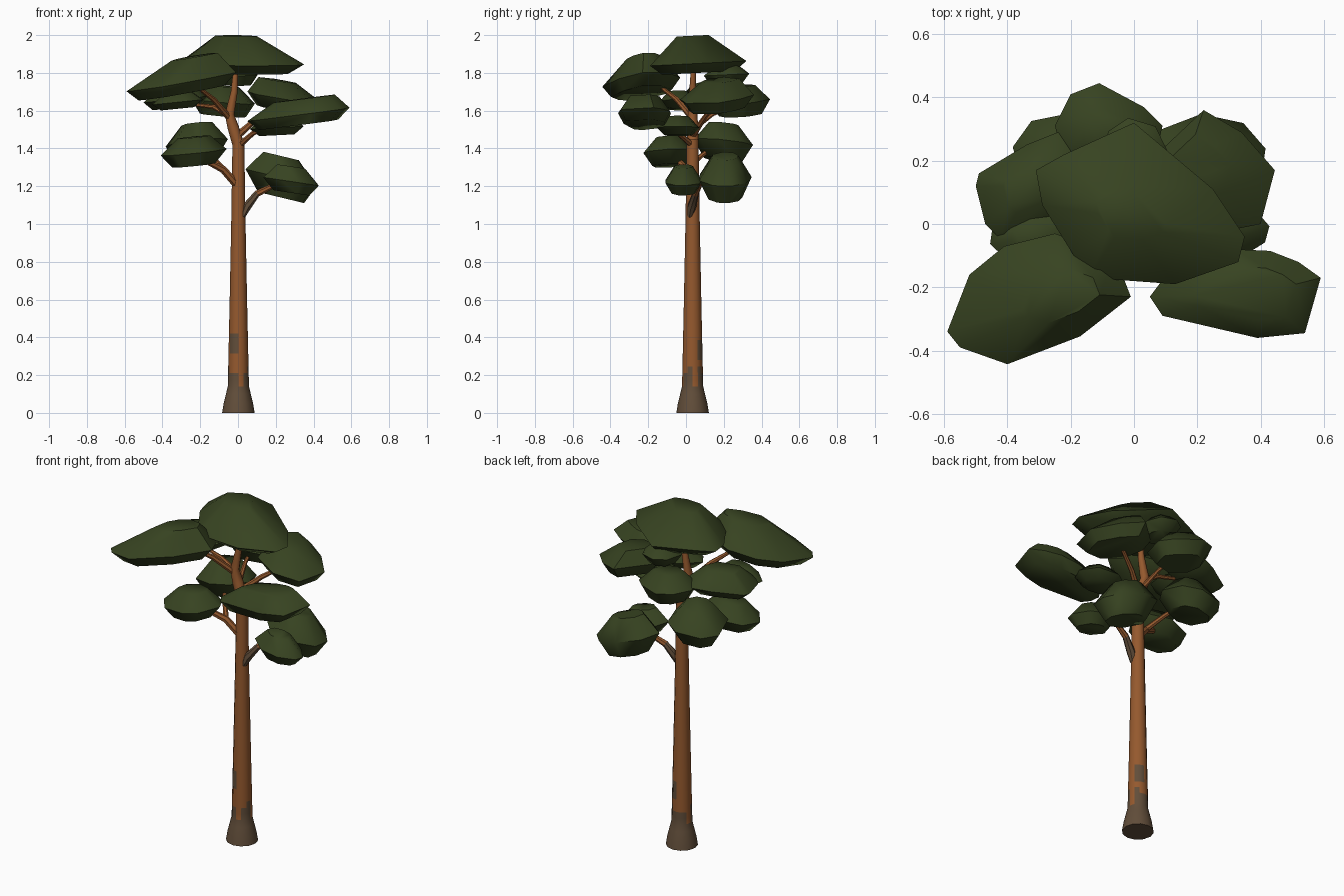
import bpy, bmesh, math, random
from mathutils import Vector

rng = random.Random(4)


def material(name, rgb):
    m = bpy.data.materials.new(name)
    m.diffuse_color = (*rgb, 1)
    return m


LEAF = material("dark needle green", (0.038, 0.056, 0.015))
BARK = material("orange bark", (0.30, 0.10, 0.027))
OLD = material("grey brown bark", (0.12, 0.075, 0.042))


def finish(name, bm, mats, angle):
    bmesh.ops.recalc_face_normals(bm, faces=bm.faces)
    me = bpy.data.meshes.new(name)
    bm.to_mesh(me)
    bm.free()
    for m in mats:
        me.materials.append(m)
    ob = bpy.data.objects.new(name, me)
    bpy.context.collection.objects.link(ob)
    bpy.ops.object.select_all(action='DESELECT')
    ob.select_set(True)
    bpy.context.view_layer.objects.active = ob
    bpy.ops.object.shade_smooth_by_angle(angle=math.radians(angle))
    return ob


def tube(name, path, sides=7, mats=(BARK,), rule=None):
    """Tapered limb through (x, y, z, radius) points."""
    bm = bmesh.new()
    pts = [Vector(p[:3]) for p in path]
    rings = []
    for i, p in enumerate(pts):
        d = (pts[min(i + 1, len(pts) - 1)] - pts[max(i - 1, 0)]).normalized()
        u = (Vector((0, 1, 0)) - d * d.y).normalized()
        v = d.cross(u)
        rings.append([bm.verts.new(p + path[i][3] * (
            u * math.cos(2 * math.pi * k / sides) + v * math.sin(2 * math.pi * k / sides)))
            for k in range(sides)])
    for a, b in zip(rings, rings[1:]):
        for k in range(sides):
            j = (k + 1) % sides
            f = bm.faces.new((a[k], a[j], b[j], b[k]))
            if rule:
                f.material_index = rule(f.calc_center_median(), k)
    bm.faces.new(rings[-1])
    f = bm.faces.new(rings[0])
    if rule:
        f.material_index = rule(f.calc_center_median(), 0)
    return finish(name, bm, mats, 50)


def pad(name, outline, rim, up, down, slope=(0, 0), kt=0.5, kb=0.72, shift=(0, 0)):
    """Faceted foliage cushion: hull of a rim, a smaller top and a smaller bottom."""
    bm = bmesh.new()
    cx = (min(p[0] for p in outline) + max(p[0] for p in outline)) / 2
    cy = (min(p[1] for p in outline) + max(p[1] for p in outline)) / 2
    for k, dz, s in ((1, 0, (0, 0)), (kt, up, shift), (kb, -down, (0, 0))):
        for x, y in outline:
            dx, dy = (x - cx) * k + s[0], (y - cy) * k + s[1]
            bm.verts.new((cx + dx, cy + dy, rim + dz + slope[0] * dx + slope[1] * dy))
    bmesh.ops.convex_hull(bm, input=bm.verts)
    bmesh.ops.delete(bm, geom=[v for v in bm.verts if not v.link_faces], context='VERTS')
    return finish(name, bm, (LEAF,), 55)


def blob(x0, x1, y0, y1, n=8):
    """Irregular oval outline filling a box."""
    a0 = rng.uniform(0, 1)
    out = []
    for k in range(n):
        a = a0 + 2 * math.pi * (k + rng.uniform(-0.25, 0.25)) / n
        out.append(((x0 + x1) / 2 + (x1 - x0) * 0.53 * math.cos(a),
                    (y0 + y1) / 2 + (y1 - y0) * 0.53 * math.sin(a)))
    return out


# Trunk with flared grey foot and grey bark patches
profile = [(0, 0.086), (0.05, 0.078), (0.14, 0.056), (0.6, 0.046), (1.0, 0.038), (1.45, 0.031)]


def radius(z):
    for (z0, r0), (z1, r1) in zip(profile, profile[1:]):
        if z <= z1:
            return r0 + (r1 - r0) * (z - z0) / (z1 - z0)
    return profile[-1][1]


heights = [0, 0.05, 0.1, 0.14] + [0.14 + 0.035 * i for i in range(1, 10)] + [0.6, 1.0, 1.3, 1.45]
foot = [0.21, 0.21, 0.14, 0.25, 0.21, 0.21, 0.14, 0.21, 0.25, 0.14, 0.25, 0.21]


def bark_rule(c, k):
    patch = (k in (4, 5) and 0.33 < c.z < 0.43) or (k in (10, 11) and 0.28 < c.z < 0.39)
    return 1 if c.z < foot[k] or patch else 0


tube("trunk", [(0.002, 0.035, z, radius(z)) for z in heights], 12, (BARK, OLD), bark_rule)

# Limbs
tube("leader", [(0.002, 0.035, 1.42, 0.031), (-0.025, 0.035, 1.51, 0.03),
                (-0.045, 0.035, 1.58, 0.025), (-0.02, 0.035, 1.7, 0.018), (-0.01, 0.04, 1.85, 0.012)], 8)
tube("low_right_limb", [(0.025, 0.02, 1.04, 0.014), (0.045, 0.03, 1.09, 0.024),
                        (0.1, 0.05, 1.16, 0.018), (0.22, 0.08, 1.22, 0.012)], 7, (OLD, BARK),
     lambda c, k: 1 if c.x > 0.09 else 0)
limbs = {
    "low_left_limb": [(0, 0.03, 1.2, 0.022), (-0.08, 0.0, 1.29, 0.02), (-0.22, -0.06, 1.36, 0.013)],
    "low_left_twig": [(-0.08, 0.0, 1.29, 0.016), (-0.14, 0.08, 1.36, 0.013), (-0.2, 0.16, 1.42, 0.01)],
    "front_left_limb": [(-0.045, 0.035, 1.56, 0.018), (-0.13, -0.05, 1.66, 0.014), (-0.22, -0.14, 1.73, 0.009)],
    "left_limb": [(-0.045, 0.035, 1.57, 0.016), (-0.13, 0.04, 1.62, 0.012), (-0.3, 0.08, 1.64, 0.008)],
    "right_limb": [(0, 0.035, 1.47, 0.02), (0.09, 0.09, 1.55, 0.014), (0.24, 0.16, 1.65, 0.009)],
    "front_right_limb": [(0.01, 0.03, 1.42, 0.017), (0.08, -0.04, 1.48, 0.013), (0.25, -0.17, 1.56, 0.009)],
    "back_limb": [(-0.02, 0.035, 1.5, 0.015), (-0.05, 0.14, 1.58, 0.011), (-0.08, 0.28, 1.64, 0.008)],
}
for name, path in limbs.items():
    tube(name, path)

# Large foliage pads
pad("crown_pad", [(-0.31, 0.17), (-0.22, 0.22), (0.0, 0.32), (0.25, 0.11), (0.35, -0.04),
                  (0.33, -0.12), (0.13, -0.19), (-0.14, -0.17), (-0.19, -0.1), (-0.29, 0.06)],
    1.85, 0.148, 0.05, (0, 0.05), 0.33, 0.75, (-0.03, -0.03))
pad("front_left_pad", [(-0.59, -0.34), (-0.52, -0.16), (-0.41, -0.07), (-0.25, -0.03), (-0.06, -0.1),
                       (-0.01, -0.23), (-0.17, -0.355), (-0.4, -0.443), (-0.55, -0.39)],
    1.755, 0.12, 0.06, (0.16, 0.06), 0.42, 0.78, (0.07, 0.01))
pad("front_right_pad", [(0.05, -0.23), (0.14, -0.11), (0.32, -0.08), (0.43, -0.085), (0.52, -0.12),
                        (0.59, -0.17), (0.54, -0.345), (0.39, -0.36), (0.09, -0.29)],
    1.58, 0.08, 0.055, (0.13, 0.02), 0.6, 0.78, (0.03, 0))
pad("back_right_pad", [(0.05, 0.2), (0.22, 0.36), (0.34, 0.29), (0.445, 0.17), (0.4, 0.0),
                       (0.25, -0.03), (0.1, 0.04)],
    1.67, 0.085, 0.065, (-0.15, 0.05), 0.5, 0.75, (-0.04, 0.02))
pad("left_pad", [(-0.5, 0.12), (-0.49, 0.16), (-0.34, 0.25), (-0.24, 0.29), (-0.15, 0.2),
                 (-0.2, 0.04), (-0.42, -0.05), (-0.47, 0.0)],
    1.66, 0.085, 0.045, (0.1, 0), 0.5)
pad("back_pad", [(-0.25, 0.31), (-0.2, 0.41), (-0.11, 0.445), (0.03, 0.37), (0.09, 0.31),
                 (0.06, 0.18), (-0.1, 0.13), (-0.22, 0.2)],
    1.65, 0.08, 0.075, (-0.08, 0.05), 0.5)

# Smaller foliage pads: box, rim height, up, down, slope
small = {
    "low_right_front_pad": ((0.14, 0.42, -0.11, 0.08), 1.225, 0.08, 0.06, (-0.15, 0)),
    "low_right_back_pad": ((0.05, 0.41, 0.07, 0.34), 1.245, 0.115, 0.105, (-0.24, 0)),
    "low_left_front_pad": ((-0.4, -0.07, -0.22, 0.04), 1.38, 0.08, 0.07, (0.1, 0.05)),
    "low_left_back_pad": ((-0.38, -0.06, 0.05, 0.35), 1.43, 0.1, 0.09, (0.1, -0.1)),
    "mid_right_pad": ((0.07, 0.34, -0.15, 0.07), 1.51, 0.06, 0.04, (0.05, 0)),
    "under_left_pad": ((-0.45, -0.18, -0.14, 0.06), 1.645, 0.055, 0.035, (0.1, 0)),
    "under_crown_pad": ((-0.1, 0.1, 0.1, 0.33), 1.79, 0.05, 0.055, (0, 0.05)),
}
for name, (box, rim, up, down, slope) in small.items():
    pad(name, blob(*box), rim, up, down, slope, 0.5, 0.65)
